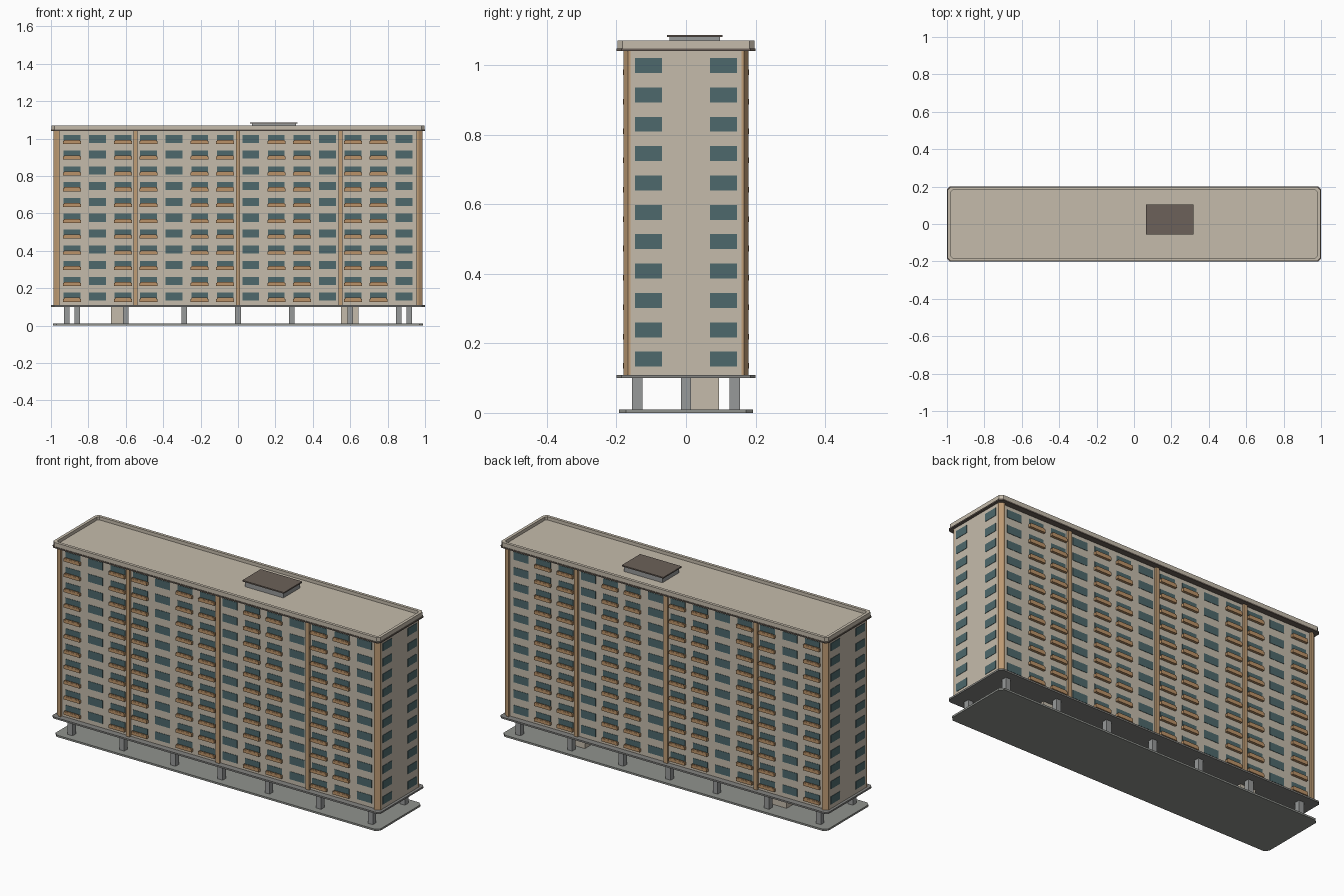
import bpy, bmesh

cube = bpy.data.objects.get("Cube")
if cube:
    bpy.data.objects.remove(cube, do_unlink=True)


def material(name, r, g, b):
    m = bpy.data.materials.new(name)
    m.use_nodes = True
    m.diffuse_color = (r, g, b, 1)
    m.node_tree.nodes["Principled BSDF"].inputs["Base Color"].default_value = (r, g, b, 1)
    return m


BEIGE = material("beige wall", 0.56, 0.50, 0.41)
TAN = material("tan pilaster", 0.53, 0.34, 0.18)
BALCONY = material("brown balcony", 0.50, 0.29, 0.14)
GLASS = material("teal glass", 0.075, 0.14, 0.15)
CONCRETE = material("grey concrete", 0.31, 0.32, 0.32)
PAVING = material("paving grey", 0.28, 0.29, 0.27)
SLAB = material("slab grey", 0.23, 0.23, 0.22)
CAP = material("dark brown cap", 0.15, 0.12, 0.10)


def prism(bm, outline, z0, z1):
    """Extrude a flat outline from z0 to z1."""
    base = bm.faces.new([bm.verts.new((x, y, z0)) for x, y in outline])
    top = bmesh.ops.extrude_face_region(bm, geom=[base])["geom"]
    for v in top:
        if isinstance(v, bmesh.types.BMVert):
            v.co.z = z1


def box(bm, x0, x1, y0, y1, z0, z1):
    prism(bm, [(x0, y0), (x1, y0), (x1, y1), (x0, y1)], z0, z1)


def finish(name, bm, mat):
    bmesh.ops.recalc_face_normals(bm, faces=bm.faces)
    me = bpy.data.meshes.new(name)
    bm.to_mesh(me)
    bm.free()
    me.materials.append(mat)
    ob = bpy.data.objects.new(name, me)
    bpy.context.collection.objects.link(ob)
    return ob


def boxes(name, mat, *items):
    bm = bmesh.new()
    for item in items:
        box(bm, *item)
    return finish(name, bm, mat)


def cut_corners(hx, hy, c):
    """Rectangle outline with clipped corners."""
    return [(-hx + c, -hy), (hx - c, -hy), (hx, -hy + c), (hx, hy - c),
            (hx - c, hy), (-hx + c, hy), (-hx, hy - c), (-hx, -hy + c)]


def plate(name, mat, hx, hy, z0, z1, c=0.015):
    bm = bmesh.new()
    prism(bm, cut_corners(hx, hy, c), z0, z1)
    return finish(name, bm, mat)


WALL_X, WALL_Y, FRONT = 0.985, 0.167, 0.18
BASE, TOP = 0.109, 1.04

# Ground plate, floor slab, main block and roof
plate("ground_plate", PAVING, 0.99, 0.193, 0, 0.01, 0.02)
plate("floor_slab", SLAB, 1.0, 0.2, 0.1, BASE)
boxes("main_block", BEIGE, (-WALL_X, WALL_X, -WALL_Y, WALL_Y, BASE, TOP))
plate("cornice", CAP, 1.0, 0.2, TOP, 1.047)
plate("roof_deck", BEIGE, 0.985, 0.185, 1.047, 1.052)

# Parapet ring
bm = bmesh.new()
outer, inner = cut_corners(0.996, 0.197, 0.015), cut_corners(0.98, 0.181, 0.01)
rings = [[bm.verts.new((x, y, z)) for x, y in line]
         for line, z in ((outer, 1.047), (outer, 1.07), (inner, 1.07), (inner, 1.047))]
for k in range(4):
    a, b = rings[k], rings[(k + 1) % 4]
    for i in range(8):
        j = (i + 1) % 8
        bm.faces.new((a[i], a[j], b[j], b[i]))
finish("parapet", bm, BEIGE)

# Rooftop plant room
boxes("roof_house", CONCRETE, (0.075, 0.31, -0.048, 0.098, 1.05, 1.08))
boxes("roof_house_cap", CAP, (0.065, 0.318, -0.055, 0.105, 1.08, 1.087))

# Pilasters between bays and angled corner piers
bm = bmesh.new()
for s in (-1, 1):
    for x in (-0.547, 0, 0.547):
        y0, y1 = sorted((s * (WALL_Y - 0.005), s * (FRONT - 0.002)))
        box(bm, x - 0.011, x + 0.011, y0, y1, BASE, TOP)
    for t in (-1, 1):
        pier = [(0.955, 0.16), (0.955, FRONT), (0.966, FRONT),
                (WALL_X + 0.001, WALL_Y), (WALL_X + 0.001, 0.16)]
        prism(bm, [(t * x, s * y) for x, y in pier], BASE, TOP)
finish("pilasters", bm, TAN)

# Windows and balconies
glass, trays, rails = bmesh.new(), bmesh.new(), bmesh.new()
for row in range(11):
    z = 0.154 + row * 0.0844
    for s in (-1, 1):
        for col in range(14):
            x = (col - 6.5) * 0.1366
            y0, y1 = sorted((s * (WALL_Y - 0.003), s * (WALL_Y + 0.002)))
            box(glass, x - 0.045, x + 0.045, y0, y1, z - 0.021, z + 0.022)
            if col % 3 != 1:
                y0, y1 = sorted((s * WALL_Y, s * (FRONT + 0.001)))
                box(trays, x - 0.048, x + 0.048, y0, y1, z - 0.027, z - 0.011)
                y0, y1 = sorted((s * (FRONT - 0.004), s * FRONT))
                box(rails, x - 0.043, x + 0.043, y0, y1, z - 0.011, z - 0.005)
        for y in (-0.108, 0.108):
            x0, x1 = sorted((s * (WALL_X - 0.003), s * (WALL_X + 0.002)))
            box(glass, x0, x1, y - 0.039, y + 0.039, z - 0.021, z + 0.022)
finish("windows", glass, GLASS)
finish("balcony_trays", trays, BALCONY)
finish("balcony_rails", rails, BALCONY)

# Ground-floor columns and entrance cores
spots = [(x, y) for x in (-0.915, -0.6, -0.287, 0, 0.287, 0.6, 0.915) for y in (-0.14, 0.14)]
spots += [(-0.86, 0), (0.86, 0)]
boxes("columns", CONCRETE,
      *[(x - 0.015, x + 0.015, y - 0.015, y + 0.015, 0.01, 0.1) for x, y in spots])
boxes("entrance_cores", BEIGE,
      (-0.68, -0.585, 0.01, 0.095, 0.01, 0.1), (0.55, 0.645, 0.01, 0.095, 0.01, 0.1))
